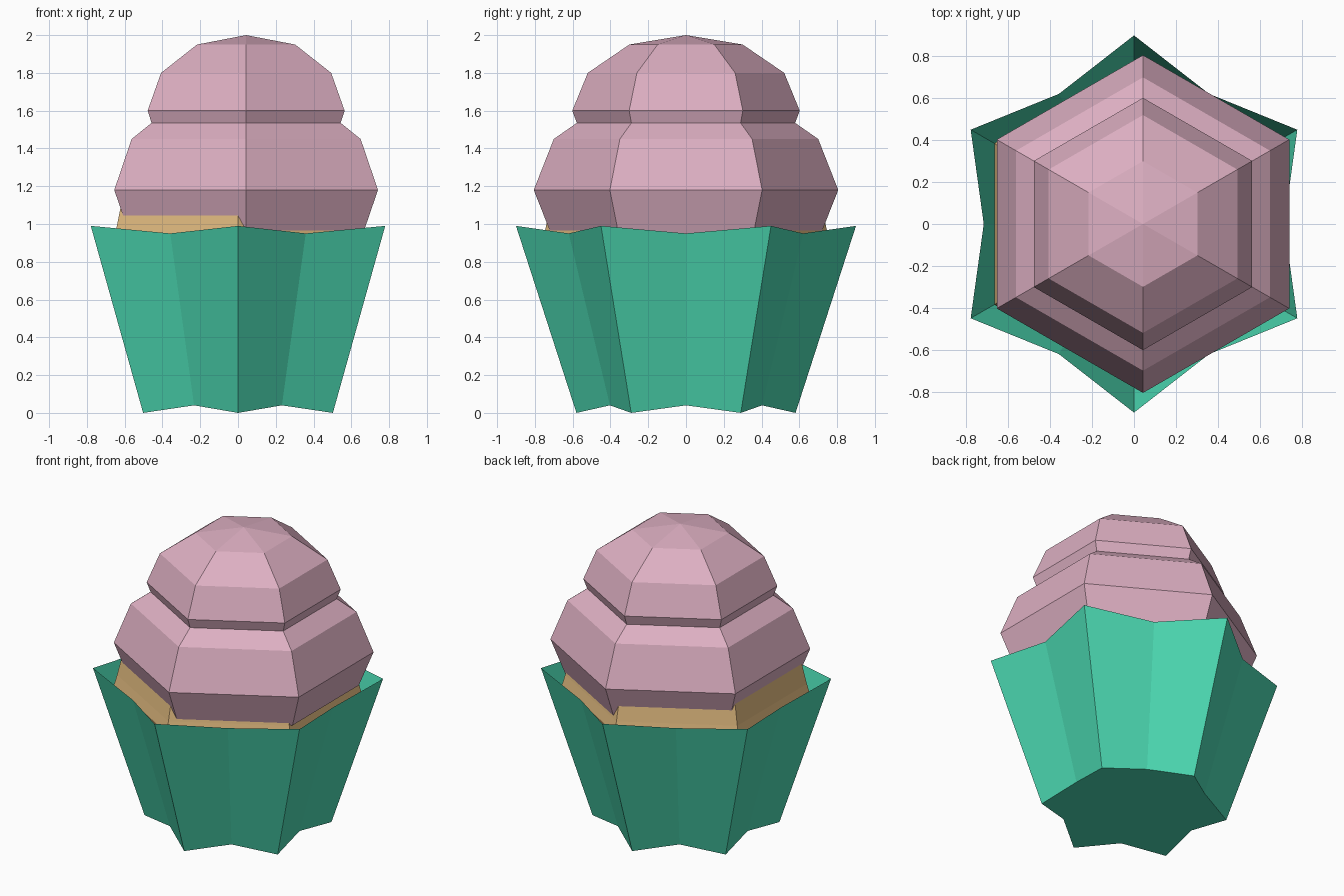
import bpy, bmesh, math

if "Cube" in bpy.data.objects:
    bpy.data.objects.remove(bpy.data.objects["Cube"])


def material(name, rgb):
    m = bpy.data.materials.new(name)
    m.diffuse_color = (*rgb, 1)
    m.use_nodes = True
    m.node_tree.nodes["Principled BSDF"].inputs["Base Color"].default_value = m.diffuse_color
    return m


pink = material("pink icing", (0.723, 0.429, 0.539))
green = material("mint wrapper", (0.072, 0.694, 0.445))
tan = material("golden cake", (0.73, 0.474, 0.205))


def ring(bm, radii, heights, sides, cx=0):
    """One closed ring; radii and heights alternate around it."""
    out = []
    for i in range(sides):
        a = math.pi / 2 + 2 * math.pi * i / sides
        r, z = radii[i % len(radii)], heights[i % len(heights)]
        out.append(bm.verts.new((cx + r * math.cos(a), r * math.sin(a), z)))
    return out


def loft(name, rings, sides, mat, cx=0, apex=None, cap_top=False):
    """Join stacked rings into flat faced walls with a closed bottom."""
    bm = bmesh.new()
    loops = [ring(bm, r, z, sides, cx) for r, z in rings]
    bm.faces.new(loops[0][::-1])
    for a, b in zip(loops, loops[1:]):
        for i in range(sides):
            j = (i + 1) % sides
            bm.faces.new((a[i], a[j], b[j], b[i]))
    top = loops[-1]
    if apex is not None:
        tip = bm.verts.new((cx, 0, apex))
        for i in range(sides):
            bm.faces.new((top[i], top[(i + 1) % sides], tip))
    elif cap_top:
        bm.faces.new(top)
    me = bpy.data.meshes.new(name)
    bm.to_mesh(me)
    bm.free()
    me.materials.append(mat)
    ob = bpy.data.objects.new(name, me)
    bpy.context.collection.objects.link(ob)
    return ob


# Fluted paper wrapper: a six pointed star, open at the top
loft("wrapper", [((0.58, 0.465), (0.0, 0.04)),
                 ((0.9, 0.717), (0.99, 0.95))], 12, green)

# Cake inside the wrapper, its upper edge peeking out under the icing
cake = [(0.5, 0.2), (0.77, 0.88), (0.75, 0.95), (0.715, 1.1), (0.6, 1.15)]
loft("cake", [((r,), (z,)) for r, z in cake], 6, tan, cap_top=True)

# Two tier icing swirl, set slightly off centre
icing = [(0.715, 0.95), (0.806, 1.18), (0.70, 1.45), (0.578, 1.535),
         (0.602, 1.6), (0.52, 1.8), (0.30, 1.95)]
loft("icing", [((r,), (z,)) for r, z in icing], 6, pink, cx=0.043, apex=2.0)
